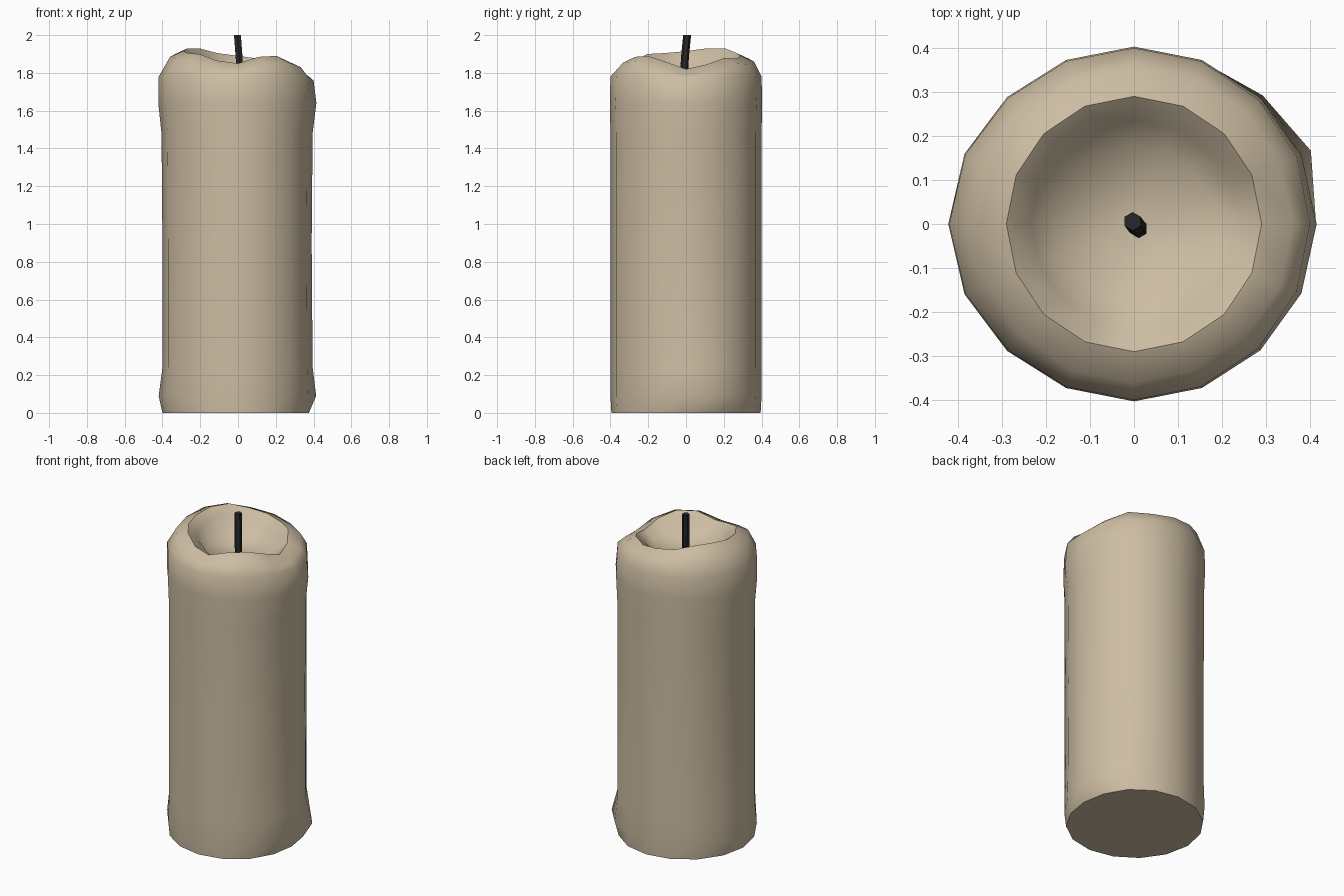
import bpy, bmesh, math
from mathutils import Vector

if "Cube" in bpy.data.objects:
    bpy.data.objects.remove(bpy.data.objects["Cube"])

SIDES = 16


def material(name, color):
    m = bpy.data.materials.new(name)
    m.diffuse_color = (*color, 1)
    m.use_nodes = True
    m.node_tree.nodes["Principled BSDF"].inputs["Base Color"].default_value = m.diffuse_color
    return m


def loft(name, rings, mat, bottom_tip=None, top_tip=None, angle=60):
    """Skin a stack of point rings; close each end with a cap or a centre fan."""
    bm = bmesh.new()
    loops = [[bm.verts.new(p) for p in ring] for ring in rings]
    n = len(loops[0])
    for a, b in zip(loops, loops[1:]):
        for i in range(n):
            j = (i + 1) % n
            bm.faces.new((a[i], a[j], b[j], b[i]))
    bm.faces.new(loops[0][::-1])
    if top_tip:
        tip = bm.verts.new(top_tip)
        for i in range(n):
            bm.faces.new((loops[-1][i], loops[-1][(i + 1) % n], tip))
    else:
        bm.faces.new(loops[-1])
    me = bpy.data.meshes.new(name)
    bm.to_mesh(me)
    bm.free()
    me.materials.append(mat)
    ob = bpy.data.objects.new(name, me)
    bpy.context.collection.objects.link(ob)
    bpy.ops.object.select_all(action='DESELECT')
    ob.select_set(True)
    bpy.context.view_layer.objects.active = ob
    bpy.ops.object.shade_smooth_by_angle(angle=math.radians(angle))
    return ob


wax = material("cream wax", (0.61, 0.51, 0.365))
char = material("charred wick", (0.02, 0.02, 0.022))

# Uneven melted rim height, counter-clockwise from +x
rim = [1.82, 1.845, 1.88, 1.875, 1.89, 1.905, 1.93, 1.93,
       1.915, 1.905, 1.90, 1.865, 1.85, 1.885, 1.89, 1.86]


def ring(radius, height):
    pts = []
    for i in range(SIDES):
        a = 2 * math.pi * i / SIDES
        r, z = radius(a), height(rim[i])
        pts.append((r * math.cos(a), r * math.sin(a), z))
    return pts


def oval(base, left=0.0, right=0.0):
    """Radius with local swelling on the left and right sides."""
    return lambda a: (base + left * max(0, -math.cos(a)) ** 4
                      + right * max(0, math.cos(a)) ** 4)


def foot_radius(a):
    # Drip bulge near the foot, towards the back right
    return oval(0.40, 0.02, 0.0)(a) + 0.035 * max(0, math.cos(a - 0.39)) ** 12


def level(z):
    return lambda h: z


# Wax body: outer wall, rounded rim, melted bowl
wall = [ring(oval(0.395, 0.005, -0.02), level(0)),
        ring(foot_radius, level(0.09)),
        ring(oval(0.40, 0.0, -0.005), level(0.24)),
        ring(oval(0.40, 0.0, -0.01), level(0.9)),
        ring(oval(0.40, 0.005, -0.005), level(1.48)),
        ring(oval(0.403, 0.019, 0.012), level(1.64)),
        ring(oval(0.40, 0.02, 0.0), lambda h: min(1.78, h - 0.06)),
        ring(oval(0.36), lambda h: h - 0.03),
        ring(oval(0.29), lambda h: h),
        ring(oval(0.235), lambda h: h - 0.045),
        ring(oval(0.18), lambda h: 1.77)]
loft("candle_body", wall, wax, top_tip=(0, 0, 1.75))

# Wick: slightly bent hexagonal stem
path = [Vector((0.012, -0.012, 1.72)), Vector((0.006, -0.006, 1.88)),
        Vector((-0.003, 0.006, 2.0))]
stem = [[p + Vector((0.021 * math.cos(math.radians(60 * k + 30)),
                     0.021 * math.sin(math.radians(60 * k + 30)), 0))
         for k in range(6)] for p in path]
loft("wick", stem, char, angle=30)
